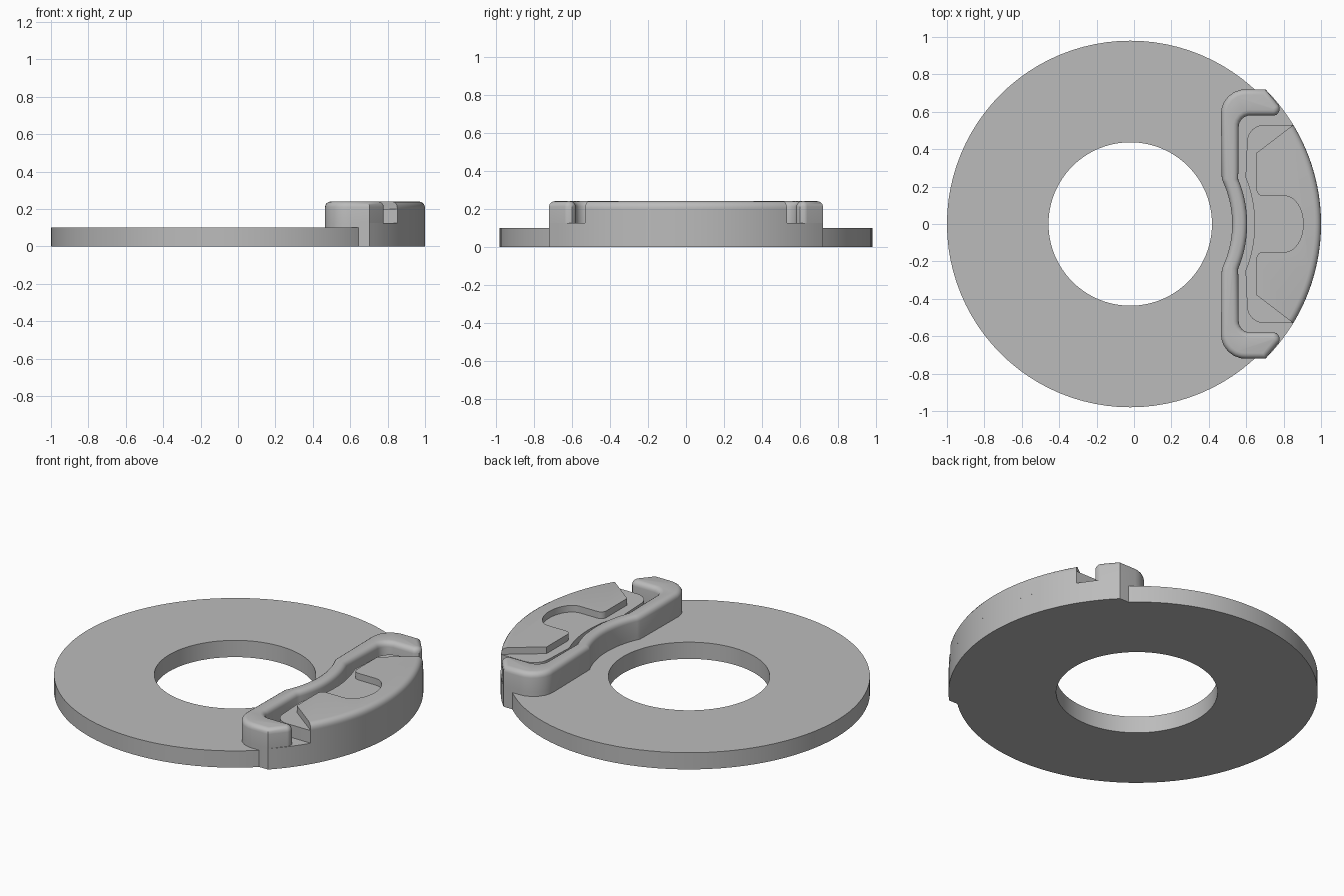
import bpy, bmesh, math
from mathutils import Vector

if "Cube" in bpy.data.objects:
    bpy.data.objects.remove(bpy.data.objects["Cube"])

CX = -0.02          # shared centre of disc, hole and outer arc
R_OUT = 1.02        # outer radius of the raised block

grey = bpy.data.materials.new("light grey")
grey.diffuse_color = (0.5, 0.5, 0.5, 1)
grey.use_nodes = True
grey.node_tree.nodes["Principled BSDF"].inputs["Base Color"].default_value = grey.diffuse_color


def arc(r, y0, y1, n=12):
    """Points on the shared-centre circle, right-hand side, from y0 to y1."""
    a0, a1 = math.asin(y0 / r), math.asin(y1 / r)
    return [(CX + r * math.cos(a0 + (a1 - a0) * i / n),
             r * math.sin(a0 + (a1 - a0) * i / n)) for i in range(n + 1)]


def fillet(prev, corner, nxt, r, n=6):
    """Rounded replacement for one corner."""
    p, c, q = Vector(prev), Vector(corner), Vector(nxt)
    u, v = (p - c).normalized(), (q - c).normalized()
    half = u.angle(v) / 2
    centre = c + (u + v).normalized() * (r / math.sin(half))
    a = c + u * (r / math.tan(half)) - centre
    b = c + v * (r / math.tan(half)) - centre
    return [tuple(centre + a.lerp(b, i / n).normalized() * r) for i in range(n + 1)]


def mirrored(half):
    """Close a y >= 0 half outline by mirroring it across y = 0."""
    pts = half + [(x, -y) for x, y in reversed(half)]
    out = []
    for p in pts:
        if not out or math.dist(p, out[-1]) > 1e-4:
            out.append(p)
    if math.dist(out[0], out[-1]) < 1e-4:
        out.pop()
    return out


def finish(name, bm):
    bmesh.ops.recalc_face_normals(bm, faces=bm.faces)
    me = bpy.data.meshes.new(name)
    bm.to_mesh(me)
    bm.free()
    me.materials.append(grey)
    ob = bpy.data.objects.new(name, me)
    bpy.context.collection.objects.link(ob)
    bpy.ops.object.select_all(action='DESELECT')
    ob.select_set(True)
    bpy.context.view_layer.objects.active = ob
    bpy.ops.object.shade_smooth_by_angle(angle=math.radians(32))


def prism(name, pts, z0, z1, bevel=0, keep=lambda p: True):
    """Extrude an outline; round the top edges whose ends pass keep()."""
    bm = bmesh.new()
    face = bm.faces.new([bm.verts.new((x, y, z0)) for x, y in pts])
    ext = bmesh.ops.extrude_face_region(bm, geom=[face], use_keep_orig=True)
    top = [v for v in ext["geom"] if isinstance(v, bmesh.types.BMVert)]
    bmesh.ops.translate(bm, verts=top, vec=(0, 0, z1 - z0))
    bmesh.ops.recalc_face_normals(bm, faces=bm.faces)
    if bevel:
        ring = [e for e in bm.edges
                if all(v.co.z > z1 - 1e-5 and keep(v.co) for v in e.verts)]
        bmesh.ops.bevel(bm, geom=ring, offset=bevel, segments=4, profile=0.5,
                        affect='EDGES', clamp_overlap=False)
    finish(name, bm)


# flat ring with a round hole
bm = bmesh.new()
N = 96
loops = []
for r, z in ((0.98, 0), (0.98, 0.1), (0.437, 0.1), (0.437, 0)):
    loops.append([bm.verts.new((CX + r * math.cos(math.tau * i / N),
                                r * math.sin(math.tau * i / N), z)) for i in range(N)])
for k in range(4):
    a, b = loops[k], loops[(k + 1) % 4]
    for i in range(N):
        j = (i + 1) % N
        bm.faces.new((a[i], a[j], b[j], b[i]))
finish("ring_disc", bm)

# outer side of the rail, shared by the rail and the block under it
outer = arc(0.545, 0, 0.24) + fillet((0.465, 0.24), (0.465, 0.72), (0.703, 0.72), 0.13)
inner = (fillet((0.8, 0.58), (0.56, 0.58), (0.56, 0.25), 0.06)
         + arc(0.625, 0.24, 0))

# block foot, down to the ground along the outer arc
prism("block_foot", mirrored(outer + arc(R_OUT, 0.72, 0, 24)), 0, 0.125)

# rounded C-shaped rail
tip = fillet((0.703, 0.72), (0.819, 0.58), (0.56, 0.58), 0.035)
prism("curved_rail", mirrored(outer + [(0.703, 0.72)] + tip + inner), 0.125, 0.24, 0.03)

# pedestal inside the rail, separated by a groove
pedestal = (arc(0.665, 0, 0.25) + fillet((0.605, 0.25), (0.605, 0.53), (0.84, 0.53), 0.09)
            + arc(R_OUT, 0.53, 0, 24))
prism("pedestal", mirrored(pedestal), 0.125, 0.2)

# top pad with slanted ends and a U-shaped slot, rounded along the outer arc
slot = [(0.805 + 0.1 * math.cos(math.radians(a)), 0.15 * math.sin(math.radians(a)))
        for a in range(0, 91, 9)]
pad = (slot + fillet((0.8, 0.15), (0.655, 0.15), (0.655, 0.38), 0.035)
       + [(0.655, 0.38)] + arc(R_OUT, 0.53, 0, 24))
prism("top_pad", mirrored(pad), 0.2, 0.24, 0.033,
      lambda p: math.hypot(p.x - CX, p.y) > R_OUT - 0.002)
